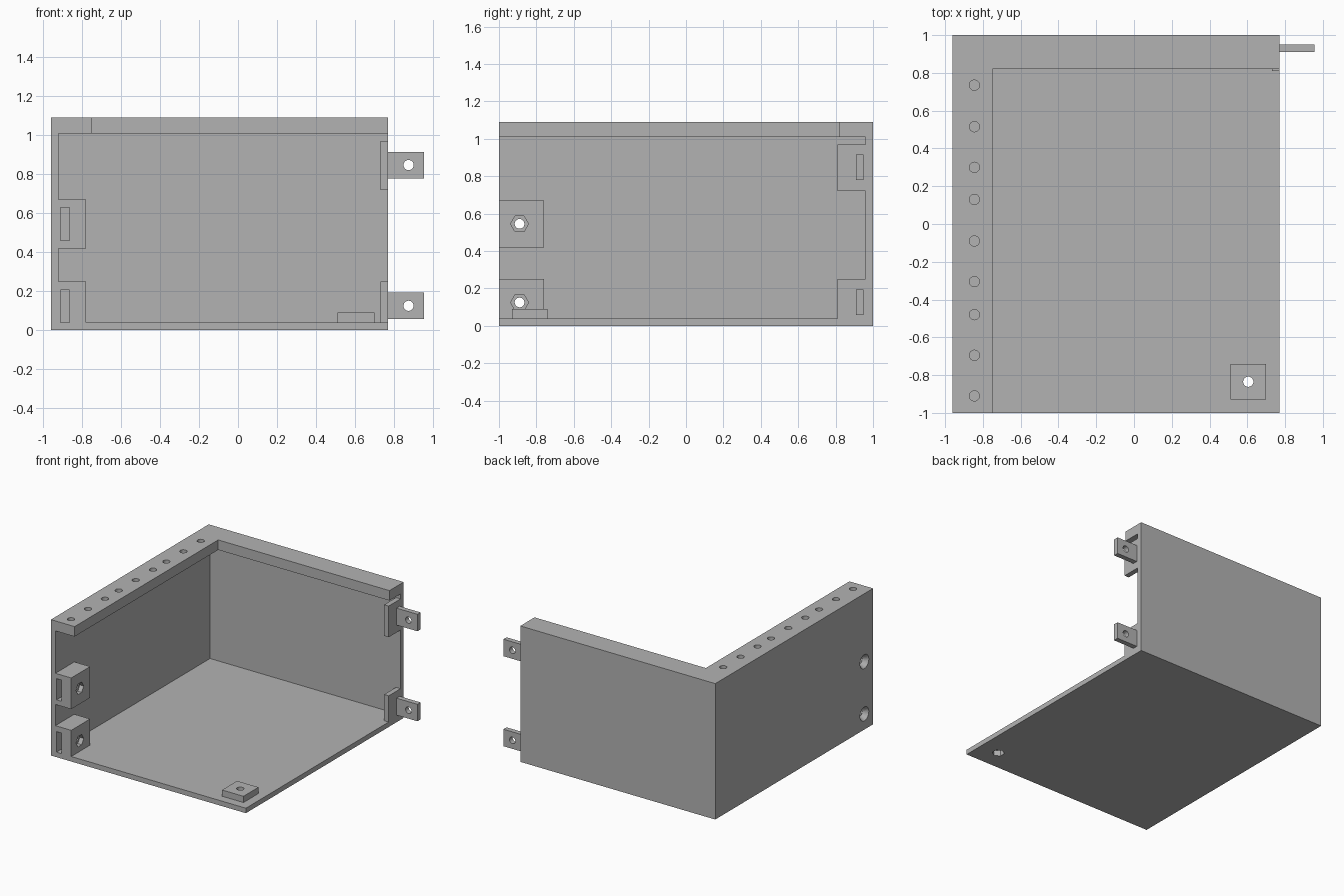
import bpy
import bmesh
from math import pi
from mathutils import Matrix

if "Cube" in bpy.data.objects:
    bpy.data.objects.remove(bpy.data.objects["Cube"], do_unlink=True)

# Single plain grey plastic
grey = bpy.data.materials.new("grey_plastic")
grey.use_nodes = True
colour = (0.45, 0.45, 0.45, 1)
grey.diffuse_color = colour
grey.node_tree.nodes["Principled BSDF"].inputs["Base Color"].default_value = colour


def finish(name, bm):
    mesh = bpy.data.meshes.new(name)
    bm.to_mesh(mesh)
    bm.free()
    mesh.materials.append(grey)
    obj = bpy.data.objects.new(name, mesh)
    bpy.context.collection.objects.link(obj)
    return obj


def box(name, xs, ys, zs):
    bm = bmesh.new()
    bmesh.ops.create_cube(bm, size=1)
    for v in bm.verts:
        for axis, (low, high) in enumerate((xs, ys, zs)):
            v.co[axis] = low if v.co[axis] < 0 else high
    return finish(name, bm)


def rod(name, centre, axis, depth, r1, r2=None, sides=32):
    """Cylinder, cone or prism centred on a point, pointing along an axis."""
    turn = {"x": Matrix.Rotation(pi / 2, 4, "Y"),
            "y": Matrix.Rotation(-pi / 2, 4, "X"),
            "z": Matrix.Identity(4)}[axis]
    # Hexagons keep a corner towards +y when they lie along x
    spin = Matrix.Rotation(pi / 2, 4, "Z") if sides == 6 else Matrix.Identity(4)
    bm = bmesh.new()
    bmesh.ops.create_cone(bm, cap_ends=True, segments=sides, radius1=r1,
                          radius2=r1 if r2 is None else r2, depth=depth,
                          matrix=Matrix.Translation(centre) @ turn)
    if sides == 6:
        # Put a vertex on the y axis for hexagons
        ends = [v.co.copy() for v in bm.verts]
        on_y = any(abs(abs(c.y - centre[1]) - r1) < 1e-4 for c in ends)
        if not on_y:
            back = Matrix.Translation(centre) @ turn
            bmesh.ops.transform(bm, verts=bm.verts, matrix=back @ spin @ back.inverted())
    return finish(name, bm)


def combine(obj, tool, operation):
    """Apply a boolean and discard the helper."""
    mod = obj.modifiers.new("boolean", "BOOLEAN")
    mod.operation = operation
    mod.solver = "EXACT"
    mod.object = tool
    bpy.context.view_layer.update()
    evaluated = obj.evaluated_get(bpy.context.evaluated_depsgraph_get())
    mesh = bpy.data.meshes.new_from_object(evaluated)
    obj.modifiers.clear()
    obj.data = mesh
    bpy.data.objects.remove(tool, do_unlink=True)


def cut(obj, tool):
    combine(obj, tool, "DIFFERENCE")


def join(obj, tool):
    combine(obj, tool, "UNION")


# Shell: floor, left-hand wall, back wall and the L-shaped top rim
shell = box("shell", (-0.96, 0.77), (-1, 1), (0, 1.09))
cut(shell, box("cavity", (-0.92, 2), (-2, 0.96), (0.04, 1.01)))
cut(shell, box("top_opening", (-0.75, 2), (-2, 0.82), (0.9, 2)))

# Socket blocks at the front of the side wall, with slot, screw hole,
# countersink outside and nut trap inside
for low, high, slot, z in ((0.02, 0.25, (0.04, 0.205), 0.125),
                           (0.42, 0.67, (0.46, 0.63), 0.545)):
    join(shell, box("socket_block", (-0.94, -0.78), (-1, -0.76), (low, high)))
    cut(shell, box("slot", (-0.91, -0.865), (-1.2, -0.79), slot))
    cut(shell, rod("screw_hole", (-0.87, -0.89, z), "x", 0.4, 0.026))
    cut(shell, rod("countersink", (-0.945, -0.89, z), "x", 0.05, 0.062, 0.03))
    cut(shell, rod("nut_trap", (-0.77, -0.89, z), "x", 0.09, 0.048, sides=6))

# Tab blocks on the end of the back wall
for low, high in ((0.02, 0.25), (0.72, 0.97)):
    join(shell, box("tab_block", (0.73, 0.77), (0.81, 0.98), (low, high)))

# Row of screw holes along the side rim
for y in (0.735, 0.515, 0.3, 0.13, -0.09, -0.305, -0.48, -0.695, -0.91):
    cut(shell, rod("rim_hole", (-0.845, y, 1.05), "z", 0.2, 0.027))

# Floor pad with a screw hole and a nut trap underneath
pad = box("floor_pad", (0.51, 0.7), (-0.93, -0.74), (0.02, 0.09))
join(shell, pad)
cut(shell, rod("pad_hole", (0.605, -0.835, 0.05), "z", 0.3, 0.027))
cut(shell, rod("pad_nut_trap", (0.605, -0.835, 0), "z", 0.09, 0.046, sides=6))

# Drilled mounting tabs
for name, z in (("lower_tab", 0.125), ("upper_tab", 0.847)):
    tab = box(name, (0.75, 0.955), (0.91, 0.95), (z - 0.068, z + 0.068))
    cut(tab, rod("tab_hole", (0.875, 0.93, z), "y", 0.3, 0.026))
